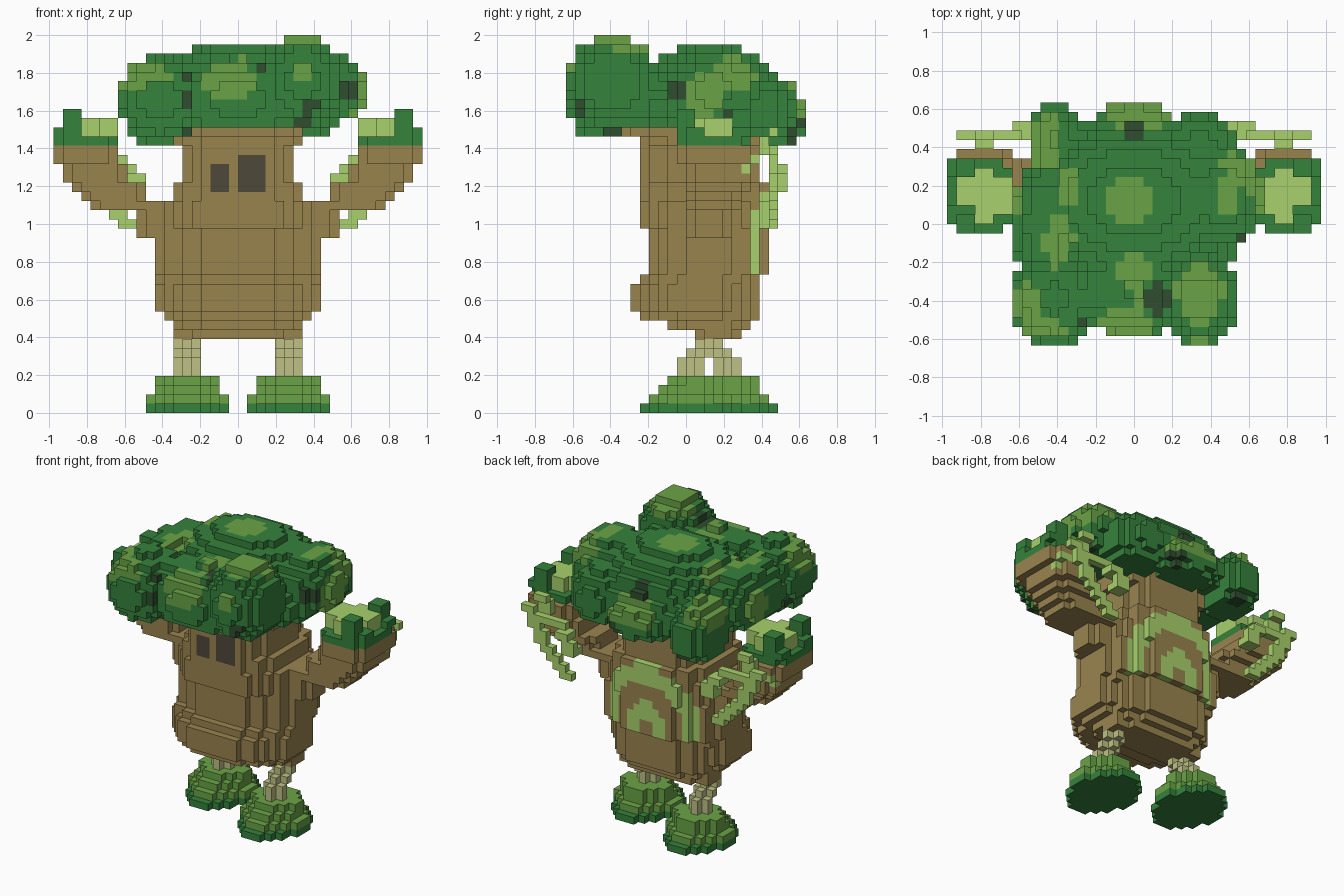
import bpy
import bmesh
import math

if "Cube" in bpy.data.objects:
    bpy.data.objects.remove(bpy.data.objects["Cube"])

UNIT = 2 / 41  # edge of one block

# ---- colours ----
COLOURS = {
    "bark brown": "9A844F",
    "leaf green": "35823C",
    "moss green": "6AA447",
    "pale green": "A8D16C",
    "deep green": "2E4D2E",
    "leg khaki": "BFC285",
    "eye dark": "4E483A",
}
NAMES = list(COLOURS)
BARK, LEAF, MOSS, PALE, DEEP, KHAKI, EYE = range(len(NAMES))


def linear(channel):
    c = channel / 255
    return c / 12.92 if c <= 0.04045 else ((c + 0.055) / 1.055) ** 2.4


def make_material(name, code):
    colour = [linear(c) for c in bytes.fromhex(code)] + [1.0]
    mat = bpy.data.materials.new(name)
    mat.use_nodes = True
    mat.diffuse_color = colour
    shader = mat.node_tree.nodes["Principled BSDF"]
    shader.inputs["Base Color"].default_value = colour
    shader.inputs["Roughness"].default_value = 0.9
    return mat


MATERIALS = [make_material(n, c) for n, c in COLOURS.items()]


# ---- block shapes, all returning {cell: colour} ----
def box(x0, x1, y0, y1, z0, z1, colour):
    return {(x, y, z): colour for x in range(x0, x1)
            for y in range(y0, y1) for z in range(z0, z1)}


def slab(x0, x1, y0, y1, z0, z1, colour, power):
    """Box with its vertical edges rounded as a superellipse."""
    cx, cy, rx, ry = (x0 + x1) / 2, (y0 + y1) / 2, (x1 - x0) / 2, (y1 - y0) / 2
    return {c: k for c, k in box(x0, x1, y0, y1, z0, z1, colour).items()
            if abs((c[0] + .5 - cx) / rx) ** power + abs((c[1] + .5 - cy) / ry) ** power <= 1}


def near(cell, centre, radii):
    return sum(((c + .5 - m) / r) ** 2 for c, m, r in zip(cell, centre, radii)) <= 1


def blob(centre, radii, colour):
    lo = [math.floor(m - r) for m, r in zip(centre, radii)]
    hi = [math.ceil(m + r) for m, r in zip(centre, radii)]
    cells = box(lo[0], hi[0], lo[1], hi[1], lo[2], hi[2], colour)
    return {c: k for c, k in cells.items() if near(c, centre, radii)}


def strand(points, colour):
    cells = {}
    for a, b in zip(points, points[1:]):
        steps = 2 * max(abs(q - p) for p, q in zip(a, b))
        for i in range(steps + 1):
            x, y, z = (math.floor(p + (q - p) * i / steps) for p, q in zip(a, b))
            cells.update(box(x, x + 2, y, y + 1, z, z + 1, colour))
    return cells


def mirror(cells):
    return {(-x - 1, y, z): k for (x, y, z), k in cells.items()}


parts = {}

# ---- trunk: stacked rounded slabs (bottom, top, half width, front, back) ----
trunk = {}
for z0, z1, half, front, back in [
        (8, 9, 7, 1, 6), (9, 10, 7, -2, 7), (10, 11, 8, -5, 8), (11, 14, 9, -6, 8),
        (14, 15, 9, -5, 8), (15, 20, 9, -4, 9), (20, 23, 8, -5, 9),
        (23, 25, 7, -5, 9), (25, 29, 6, -5, 8), (29, 30, 7, -5, 8), (30, 31, 7, -7, 8)]:
    trunk.update(slab(-half, half, front, back, z0, z1, BARK, 2.3 if z0 < 20 else 3))

# eyes on the front face, and nested arches on the back
for x, y, z in trunk:
    small_eye = -3 <= x < -1 and 24 <= z < 27
    large_eye = 0 <= x < 3 and 24 <= z < 28
    if y == -5 and (small_eye or large_eye):
        trunk[x, y, z] = EYE
    if y >= 6 and z >= 15:
        ring = (abs(x + .5) ** 2.5 + (.75 * (z - 15)) ** 2.5) ** .4
        if 1.3 < ring < 3.1 or 4.9 < ring < 6.9:
            trunk[x, y, z] = PALE
parts["trunk"] = trunk

# ---- legs and feet: one steps forward, the other back ----
foot = slab(1, 10, -5, 6, 0, 1, LEAF, 1.4)
foot.update(slab(1, 10, -4, 5, 1, 2, MOSS, 1.5))
foot.update(slab(2, 9, -3, 4, 2, 3, MOSS, 1.6))
foot.update(slab(2, 9, -2, 4, 3, 4, MOSS, 1.6))
parts["left_foot"] = foot
parts["right_foot"] = {(x, y + 4, z): k for (x, y, z), k in mirror(foot).items()}
left_leg, right_leg = {}, {}
for z, shift in [(4, 0), (5, 0), (6, 1), (7, 2)]:
    left_leg.update(slab(4, 7, shift - 1, shift + 2, z, z + 1, KHAKI, 1.5))
    right_leg.update(slab(4, 7, 3 - shift, 6 - shift, z, z + 1, KHAKI, 1.5))
parts["left_leg"] = left_leg
parts["right_leg"] = mirror(right_leg)

# ---- arm: steps rising outward into a cupped hand ----
arm = {}
for z0, z1, x0, x1, y0, y1 in [
        (19, 22, 7, 11, 0, 5), (22, 23, 7, 16, 0, 6), (23, 24, 10, 17, 0, 6),
        (24, 25, 10, 18, 0, 7), (25, 27, 12, 19, 0, 8), (27, 29, 13, 20, -1, 8)]:
    arm.update(slab(x0, x1, y0, y1, z0, z1, BARK, 2.5 if z0 < 27 else 3.5))

hand = slab(13, 20, -1, 7, 29, 30, LEAF, 4)
for y in (0, 5):
    hand.update(box(17, 20, y, y + 2, 30, 31, LEAF))
for y in (-1, 5):
    hand.update(box(17, 19, y, y + 2, 30, 33, LEAF))
hand.update(box(14, 19, 2, 5, 30, 32, PALE))
hand.update(box(13, 17, 1, 5, 30, 32, PALE))
hand.update(box(15, 17, 0, 6, 30, 32, PALE))

# ---- vines hanging behind the arm ----
vine = strand([(17, 9, 28), (12, 9, 27), (11, 10, 26), (10, 10, 24), (10, 9, 24)], PALE)
vine.update(strand([(17, 9, 28), (15, 9, 24), (12, 9, 21), (11, 9, 20)], PALE))
vine.update(strand([(15, 8, 28), (15, 9, 30)], PALE))
vine.update(strand([(17, 7, 27), (17, 6, 26)], PALE))

for name, cells in (("vine", vine), ("arm", arm), ("hand", hand)):
    parts["left_" + name] = cells
    parts["right_" + name] = mirror(cells)

# ---- leafy crown: overlapping lobes with a level underside ----
crown = {}
for centre, radii, floor in [
        ((0, 2.5, 34), (10.5, 8.3, 6.2), 31),  # main dome
        ((0, 1, 33), (12, 11, 4), 31),         # wide skirt
        ((7, -8, 36), (4.3, 5, 5.2), 31),      # front left lobe
        ((-8.5, -8, 34), (4.7, 5.2, 4.8), 30),  # front right lobe
        ((0, -7, 34), (8, 5, 4.6), 31),        # brow
        ((9.5, 3, 35), (4.4, 5.5, 4.2), 32),   # left lobe
        ((-9.5, 0, 34), (3.6, 7, 4.3), 31),    # right lobe
        ((0, 10, 32), (5, 3.2, 2.6), 30),      # back lobe
        ((-8.5, 9, 32), (3, 4, 4.6), 29),      # back right lobe
        ((7, 8, 33), (4.5, 4, 4), 30)]:        # back left lobe
    crown.update({c: LEAF for c in blob(centre, radii, LEAF) if floor <= c[2] < 41})

# moss patches, then dark hollows
for centre, radii in [
        ((-.5, 2.5, 40), (2.6, 2.6, 2)), ((7, -7, 40), (2.8, 3.8, 2)),
        ((7, -12, 37), (1.4, 2, 1.4)), ((.5, 12, 33.5), (4, 2.2, 2)),
        ((-9.5, 9, 35), (2, 3.2, 2.8)), ((-7, 4, 38), (1.5, 2.5, 2)),
        ((-8, -2, 38), (1.6, 2.8, 2)), ((-11, -9, 36), (2.2, 3.5, 1.8)),
        ((0, -5, 38), (2.2, 1.8, 2)), ((1, -8, 38), (1.6, 1.6, 1.6)),
        ((-1, -11, 36.5), (2.8, 2.5, 2.5)), ((12, 5.5, 37), (3.2, 2.6, 2.2)),
        ((13, 2, 34.5), (2.5, 2.4, 2.2)), ((10, 3, 39), (1.6, 2, 1.6)),
        ((-9, -12, 37), (2, 2, 1.2)), ((-13, 2, 34), (1.5, 2.5, 2))]:
    crown.update({c: MOSS for c in crown if near(c, centre, radii)})
for centre in [(2.5, -8, 38), (-5, -12, 34), (8, -12, 33), (11, -5, 32), (-8, -7, 30),
               (12, -1, 35), (-5, -11, 37), (11, -3, 35), (7, -9, 31), (-12, -6, 31),
               (12, 5, 32), (-6, -8, 31), (5, -6, 31), (9, 1, 31), (3, 12, 31),
               (-8, 11, 30), (0, 10, 36)]:
    crown.update({c: DEEP for c in crown if near(c, centre, (1.4, 1.7, 1.4))})
parts["leafy_crown"] = crown

# ---- turn cells into meshes, keeping only outer faces ----
taken = set()
for name, cells in parts.items():
    parts[name] = {c: k for c, k in cells.items() if c not in taken}
    taken.update(cells)


def build(name, cells):
    bm = bmesh.new()
    verts = {}
    for cell, colour in cells.items():
        for axis in range(3):
            for side in (0, 1):
                beside = list(cell)
                beside[axis] += 2 * side - 1
                if tuple(beside) in taken:
                    continue
                corners = []
                for u, v in ((0, 0), (1, 0), (1, 1), (0, 1)):
                    p = list(cell)
                    p[axis] += side
                    p[(axis + 1) % 3] += u
                    p[(axis + 2) % 3] += v
                    key = tuple(p)
                    if key not in verts:
                        verts[key] = bm.verts.new([UNIT * k for k in key])
                    corners.append(verts[key])
                face = bm.faces.new(corners if side else corners[::-1])
                face.material_index = colour
    mesh = bpy.data.meshes.new(name)
    bm.to_mesh(mesh)
    bm.free()
    for mat in MATERIALS:
        mesh.materials.append(mat)
    bpy.context.collection.objects.link(bpy.data.objects.new(name, mesh))


for name, cells in parts.items():
    build(name, cells)
